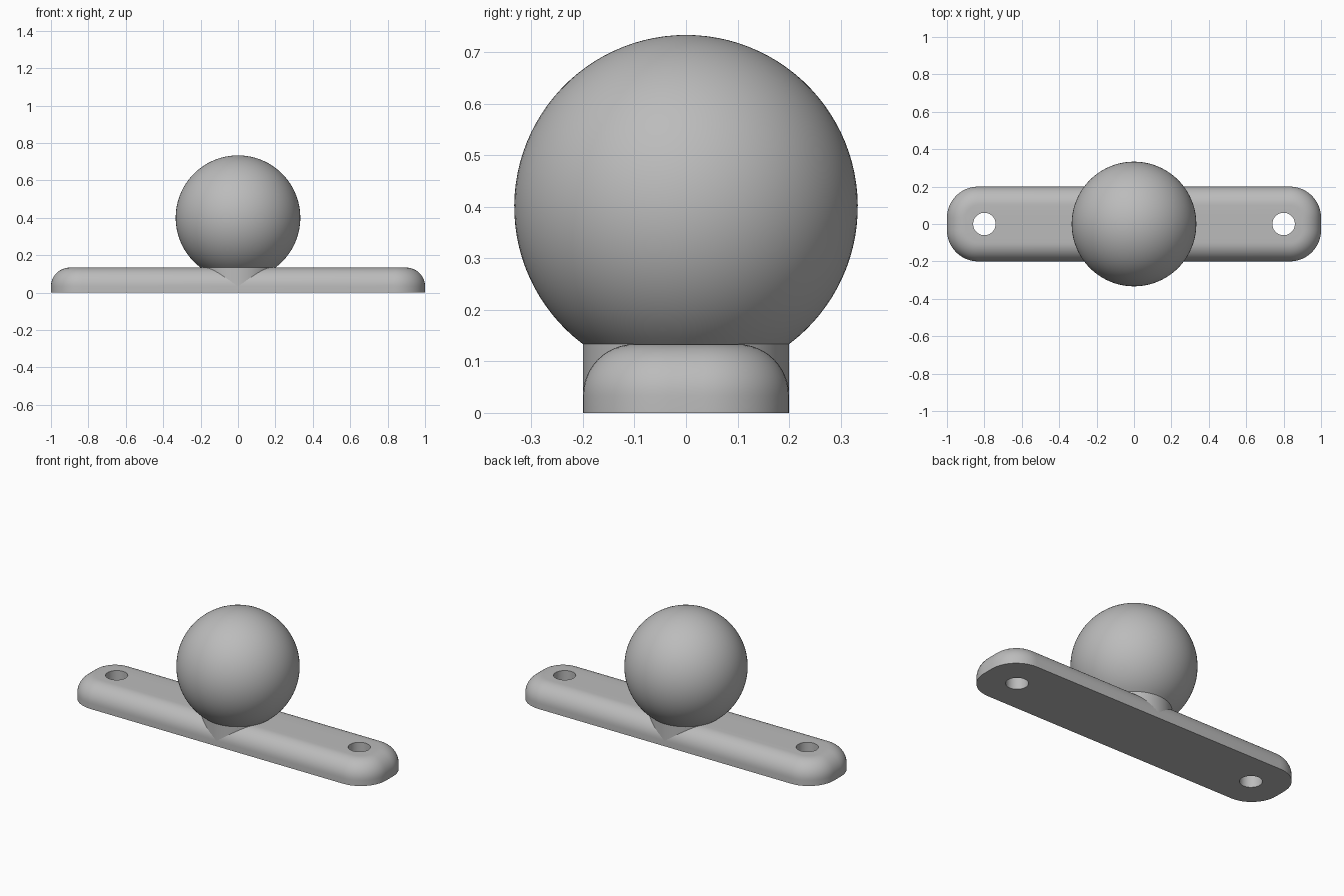
import bpy, bmesh, math

cube = bpy.data.objects.get("Cube")
if cube:
    bpy.data.objects.remove(cube, do_unlink=True)

grey = bpy.data.materials.new("plain grey")
grey.use_nodes = True
colour = (0.5, 0.5, 0.5, 1)
grey.diffuse_color = colour
grey.node_tree.nodes["Principled BSDF"].inputs["Base Color"].default_value = colour

HALF_LENGTH, HALF_WIDTH, HEIGHT = 1.0, 0.2, 0.1333
CORNER, FILLET = 0.1667, 0.1
HOLE_X, HOLE_RADIUS = 0.8, 0.06
BALL_RADIUS, BALL_Z, NECK_RADIUS = 0.3333, 0.4, 0.2


def make_object(name, bm):
    bmesh.ops.recalc_face_normals(bm, faces=bm.faces)
    mesh = bpy.data.meshes.new(name)
    bm.to_mesh(mesh)
    bm.free()
    mesh.materials.append(grey)
    obj = bpy.data.objects.new(name, mesh)
    bpy.context.collection.objects.link(obj)
    return obj


def smooth(obj):
    bpy.ops.object.select_all(action="DESELECT")
    obj.select_set(True)
    bpy.context.view_layer.objects.active = obj
    bpy.ops.object.shade_smooth_by_angle(angle=math.radians(30))


def outline(bm, inset, z, steps=12):
    """Rounded rectangle of vertices, moved inward by inset."""
    ring = []
    for corner, (sx, sy) in enumerate([(1, 1), (-1, 1), (-1, -1), (1, -1)]):
        for i in range(steps + 1):
            a = (corner + i / steps) * math.pi / 2
            r = CORNER - inset
            ring.append(bm.verts.new((sx * (HALF_LENGTH - CORNER) + r * math.cos(a),
                                      sy * (HALF_WIDTH - CORNER) + r * math.sin(a), z)))
    return ring


# Base bar: rounded outline stacked up through a rounded top edge
bm = bmesh.new()
rings = [outline(bm, 0, 0)]
for i in range(13):
    a = i / 12 * math.pi / 2
    rings.append(outline(bm, FILLET * (1 - math.cos(a)),
                         HEIGHT - FILLET + FILLET * math.sin(a)))
for low, high in zip(rings, rings[1:]):
    for i in range(len(low)):
        j = (i + 1) % len(low)
        bm.faces.new((low[i], low[j], high[j], high[i]))
bm.faces.new(rings[0])
bm.faces.new(rings[-1])
base = make_object("base_bar", bm)

# Screw holes through both ends
for side, x in (("left", HOLE_X), ("right", -HOLE_X)):
    bm = bmesh.new()
    bmesh.ops.create_cone(bm, cap_ends=True, segments=48, radius1=HOLE_RADIUS,
                          radius2=HOLE_RADIUS, depth=1)
    cutter = make_object(side + "_hole_cutter", bm)
    cutter.location.x = x
    cutter.hide_render = True
    cutter.hide_set(True)
    cut = base.modifiers.new(side + "_hole", "BOOLEAN")
    cut.operation = "DIFFERENCE"
    cut.solver = "EXACT"
    cut.object = cutter

# Apply the cuts, then drop the cutters
bpy.context.view_layer.update()
graph = bpy.context.evaluated_depsgraph_get()
cut_mesh = bpy.data.meshes.new_from_object(base.evaluated_get(graph))
for modifier in list(base.modifiers):
    bpy.data.objects.remove(modifier.object, do_unlink=True)
base.modifiers.clear()
base.data = cut_mesh
smooth(base)

# Ball on a round neck: one profile spun around the upright axis
bm = bmesh.new()
end = math.pi - math.asin(NECK_RADIUS / BALL_RADIUS)
profile = []
for i in range(41):
    a = end * i / 40
    profile.append((BALL_RADIUS * math.sin(a), BALL_Z + BALL_RADIUS * math.cos(a)))
profile += [(NECK_RADIUS, 0.02), (0, 0.02)]
verts = [bm.verts.new((r, 0, z)) for r, z in profile]
edges = [bm.edges.new(pair) for pair in zip(verts, verts[1:])]
bmesh.ops.spin(bm, geom=verts + edges, axis=(0, 0, 1), cent=(0, 0, 0),
               angle=math.tau, steps=96, use_duplicate=False)
bmesh.ops.remove_doubles(bm, verts=bm.verts, dist=0.0001)
smooth(make_object("ball_and_neck", bm))
